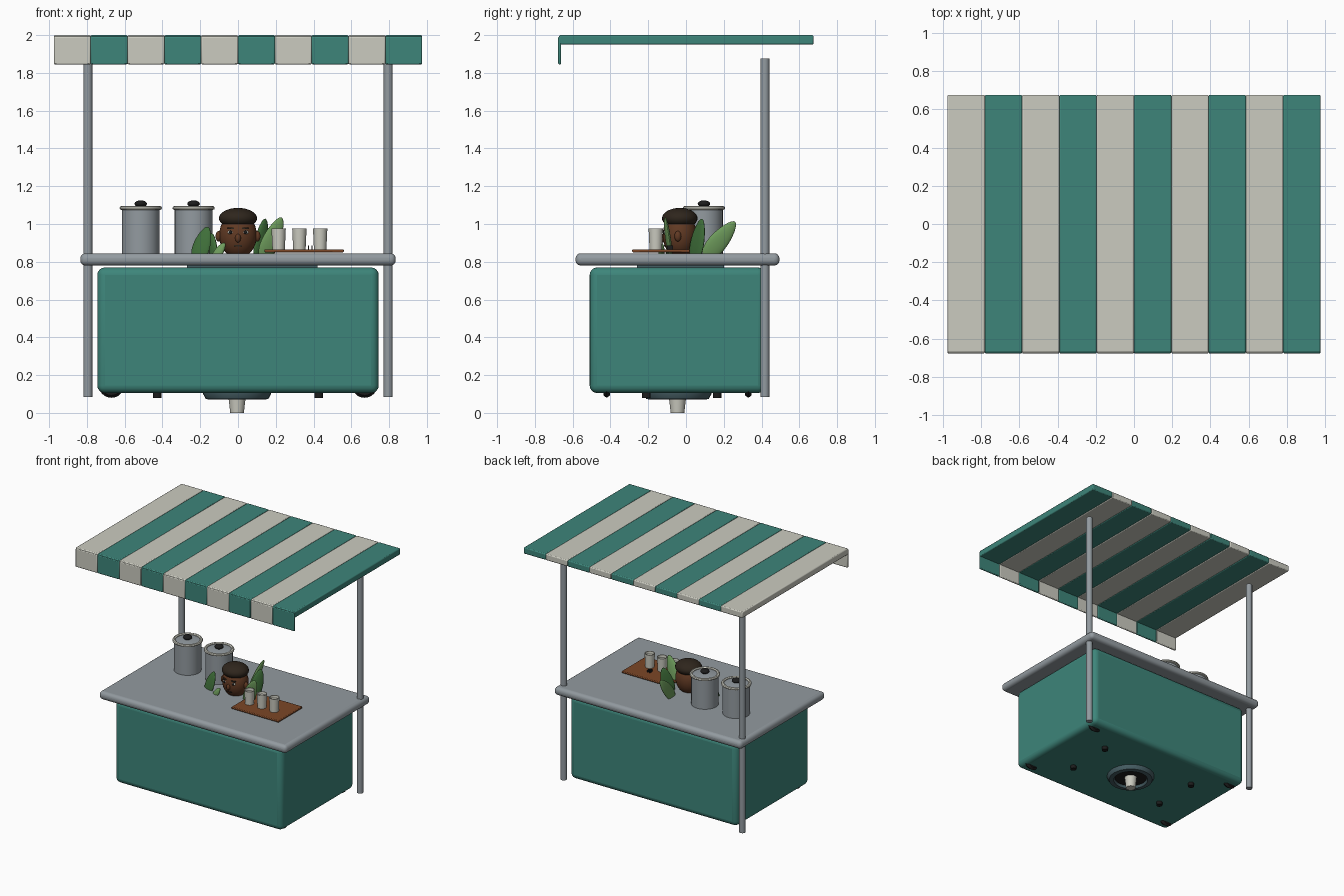
import bpy, bmesh, math
from mathutils import Vector, Matrix

cube = bpy.data.objects.get("Cube")
if cube:
    bpy.data.objects.remove(cube, do_unlink=True)


def material(name, rgb):
    m = bpy.data.materials.new(name)
    m.use_nodes = True
    m.diffuse_color = (*rgb, 1)
    m.node_tree.nodes["Principled BSDF"].inputs["Base Color"].default_value = (*rgb, 1)
    return m


TEAL = material("teal", (0.047, 0.235, 0.195))
CREAM = material("cream", (0.6, 0.6, 0.53))
STEEL = material("steel", (0.29, 0.325, 0.35))
SLATE = material("slate", (0.06, 0.11, 0.125))
BLACK = material("black", (0.012, 0.012, 0.012))
WOOD = material("wood", (0.2, 0.062, 0.02))
SKIN = material("brown skin", (0.12, 0.042, 0.017))
HAIR = material("dark hair", (0.028, 0.019, 0.012))
LEAF = material("leaf green", (0.05, 0.16, 0.042))
PALE_LEAF = material("pale leaf green", (0.16, 0.34, 0.11))


def finish(name, bm, mat, bevel=0, segments=3, smooth=True):
    me = bpy.data.meshes.new(name)
    bmesh.ops.recalc_face_normals(bm, faces=bm.faces)
    bm.to_mesh(me)
    bm.free()
    ob = bpy.data.objects.new(name, me)
    bpy.context.collection.objects.link(ob)
    me.materials.append(mat)
    if bevel:
        mod = ob.modifiers.new("Bevel", 'BEVEL')
        mod.width, mod.segments = bevel, segments
    if smooth:
        bpy.ops.object.select_all(action='DESELECT')
        ob.select_set(True)
        bpy.context.view_layer.objects.active = ob
        bpy.ops.object.shade_smooth_by_angle(angle=math.radians(40))
    return ob


def box(name, lo, hi, mat, bevel=0, segments=3):
    lo, hi = Vector(lo), Vector(hi)
    bm = bmesh.new()
    bmesh.ops.create_cube(bm, size=1, matrix=Matrix.Translation((lo + hi) / 2)
                          @ Matrix.Diagonal((*(hi - lo), 1)))
    return finish(name, bm, mat, bevel, segments)


def lathe(name, profile, loc, mat, axis='Z', sides=32):
    """Spin (radius, height) points about an axis through loc."""
    bm = bmesh.new()
    vs = [bm.verts.new((r, 0, z)) for r, z in profile]
    es = [bm.edges.new(pair) for pair in zip(vs, vs[1:])]
    bmesh.ops.spin(bm, geom=vs + es, axis=(0, 0, 1), cent=(0, 0, 0),
                   angle=math.tau, steps=sides)
    bmesh.ops.remove_doubles(bm, verts=bm.verts, dist=1e-5)
    if axis == 'Y':
        bm.transform(Matrix.Rotation(math.pi / 2, 4, 'X'))
    bm.transform(Matrix.Translation(loc))
    return finish(name, bm, mat)


def ball(name, loc, radii, mat):
    bm = bmesh.new()
    bmesh.ops.create_uvsphere(bm, u_segments=28, v_segments=16, radius=1,
                              matrix=Matrix.Translation(loc) @ Matrix.Diagonal((*radii, 1)))
    return finish(name, bm, mat)


def leaf(name, base, tip, width, facing, mat):
    """Thin pointed ellipsoid from base to tip, flat side towards facing."""
    base, tip = Vector(base), Vector(tip)
    z = (tip - base).normalized()
    f = Vector(facing)
    y = (f - z * f.dot(z)).normalized()
    x = y.cross(z)
    bm = bmesh.new()
    bmesh.ops.create_uvsphere(bm, u_segments=20, v_segments=14, radius=1)
    for v in bm.verts:
        v.co.x *= 1 - 0.25 * v.co.z
    rot = Matrix((x, y, z)).transposed().to_4x4()
    size = Matrix.Diagonal((width / 2, 0.014, (tip - base).length / 2, 1))
    bm.transform(Matrix.Translation((base + tip) / 2) @ rot @ size)
    return finish(name, bm, mat)


# Striped canopy with a hanging front valance
STRIPE = 0.195
for i in range(10):
    x0 = -0.975 + i * STRIPE
    mat = TEAL if i % 2 else CREAM
    box(f"canopy_stripe_{i}", (x0, -0.672, 1.95), (x0 + STRIPE, 0.675, 2), mat, 0.007, 2)
    box(f"valance_flap_{i}", (x0, -0.677, 1.845), (x0 + STRIPE, -0.661, 1.992), mat, 0.006, 2)

# Cart body and counter
box("cart_body", (-0.745, -0.51, 0.105), (0.745, 0.42, 0.77), TEAL, 0.04, 4)
box("counter_support", (-0.27, -0.26, 0.75), (0.42, 0.2, 0.79), SLATE)
box("counter_top", (-0.835, -0.585, 0.78), (0.835, 0.495, 0.845), STEEL, 0.028, 4)

# Posts, wheels and feet, mirrored left and right
for side, sx in (("right", -1), ("left", 1)):
    lathe(f"{side}_post", [(0, 0.085), (0.024, 0.085), (0.024, 1.875), (0, 1.875)],
          (sx * 0.795, 0.418, 0), STEEL, sides=20)
    for end, wy, fy in (("front", -0.42, -0.21), ("back", 0.33, 0.165)):
        lathe(f"{end}_{side}_wheel",
              [(0, -0.018), (0.055, -0.018), (0.068, 0), (0.055, 0.018), (0, 0.018)],
              (sx * 0.67, wy, 0.148), BLACK, 'Y')
        lathe(f"{end}_{side}_foot", [(0, 0.078), (0.023, 0.078), (0.023, 0.12), (0, 0.12)],
              (sx * 0.428, fy, 0), BLACK, sides=16)

# Drain bowl and spout under the cart
UNDER = (-0.005, -0.045, 0)
lathe("drain_ring", [(0.12, 0.095), (0.13, 0.07), (0.165, 0.073), (0.18, 0.1),
                     (0.18, 0.115)], UNDER, SLATE)
lathe("drain_hollow", [(0, 0.09), (0.135, 0.09)], UNDER, BLACK)
lathe("drain_spout", [(0, 0), (0.036, 0), (0.047, 0.095), (0, 0.095)], UNDER, CREAM)

# Cooking pots with rimmed lids
for i, x in enumerate((-0.515, -0.235)):
    at = (x, 0.095, 0)
    lathe(f"pot_{i}", [(0, 0.84), (0.1, 0.84), (0.1, 1.08), (0, 1.08)], at, STEEL)
    lathe(f"pot_rim_{i}", [(0.09, 1.08), (0.1, 1.074), (0.11, 1.078), (0.112, 1.085),
                           (0.108, 1.093), (0.098, 1.096), (0.09, 1.09), (0.09, 1.08)], at, CREAM)
    lathe(f"pot_lid_{i}", [(0.095, 1.084), (0.05, 1.09), (0, 1.092)], at, STEEL)
    ball(f"pot_knob_{i}", (x, 0.095, 1.107), (0.033, 0.033, 0.018), BLACK)

# Serving tray with cups
box("tray", (0.14, -0.285, 0.85), (0.56, 0.02, 0.866), WOOD, 0.005, 2)
for i in range(3):
    lathe(f"cup_{i}", [(0, 0.866), (0.033, 0.866), (0.038, 0.975), (0.033, 0.975),
                       (0.031, 0.955), (0, 0.955)], (0.215 + 0.11 * i, -0.16, 0), CREAM, sides=24)
for i in range(2):
    box(f"tray_clip_{i}", (0.37 + 0.018 * i, -0.1, 0.864), (0.377 + 0.018 * i, -0.07, 0.885), BLACK)

# Vendor's head
HY = -0.033
ball("head", (0, HY, 0.94), (0.1, 0.09, 0.12), SKIN)
ball("hair", (0, HY, 1.03), (0.101, 0.094, 0.055), HAIR)
ball("nose", (0, HY - 0.09, 0.925), (0.015, 0.016, 0.023), SKIN)
box("mouth", (-0.022, HY - 0.084, 0.882), (0.022, HY - 0.076, 0.888), HAIR)
for side, sx in (("right", -1), ("left", 1)):
    ball(f"{side}_ear", (sx * 0.102, HY - 0.01, 0.935), (0.017, 0.018, 0.028), SKIN)
    ball(f"{side}_eye", (sx * 0.039, HY - 0.078, 0.956), (0.016, 0.008, 0.01), CREAM)
    ball(f"{side}_pupil", (sx * 0.039, HY - 0.084, 0.956), (0.008, 0.005, 0.009), BLACK)
    box(f"{side}_brow", (sx * 0.038 - 0.018, HY - 0.087, 0.974),
        (sx * 0.038 + 0.018, HY - 0.07, 0.981), HAIR)

# Leaves around the head
leaf("front_left_leaf", (0.13, -0.08, 0.81), (0.23, -0.11, 1.035), 0.095, (0.2, -1, 0), PALE_LEAF)
leaf("back_left_leaf", (0.105, 0.04, 0.8), (0.145, 0.085, 1.028), 0.095, (1, -1, 0), LEAF)
leaf("back_leaf", (0.03, 0.1, 0.82), (0.05, 0.26, 1.012), 0.1, (1, 0.2, 0), PALE_LEAF)
leaf("right_leaf", (-0.22, -0.09, 0.8), (-0.16, -0.07, 0.985), 0.095, (-0.4, -1, 0), LEAF)
leaf("front_right_leaf", (-0.13, -0.13, 0.81), (-0.07, -0.13, 0.9), 0.05, (-0.5, -1, 0), PALE_LEAF)
leaf("back_right_leaf", (-0.13, 0.02, 0.81), (-0.14, 0.06, 0.95), 0.08, (-1, -0.6, 0), LEAF)
